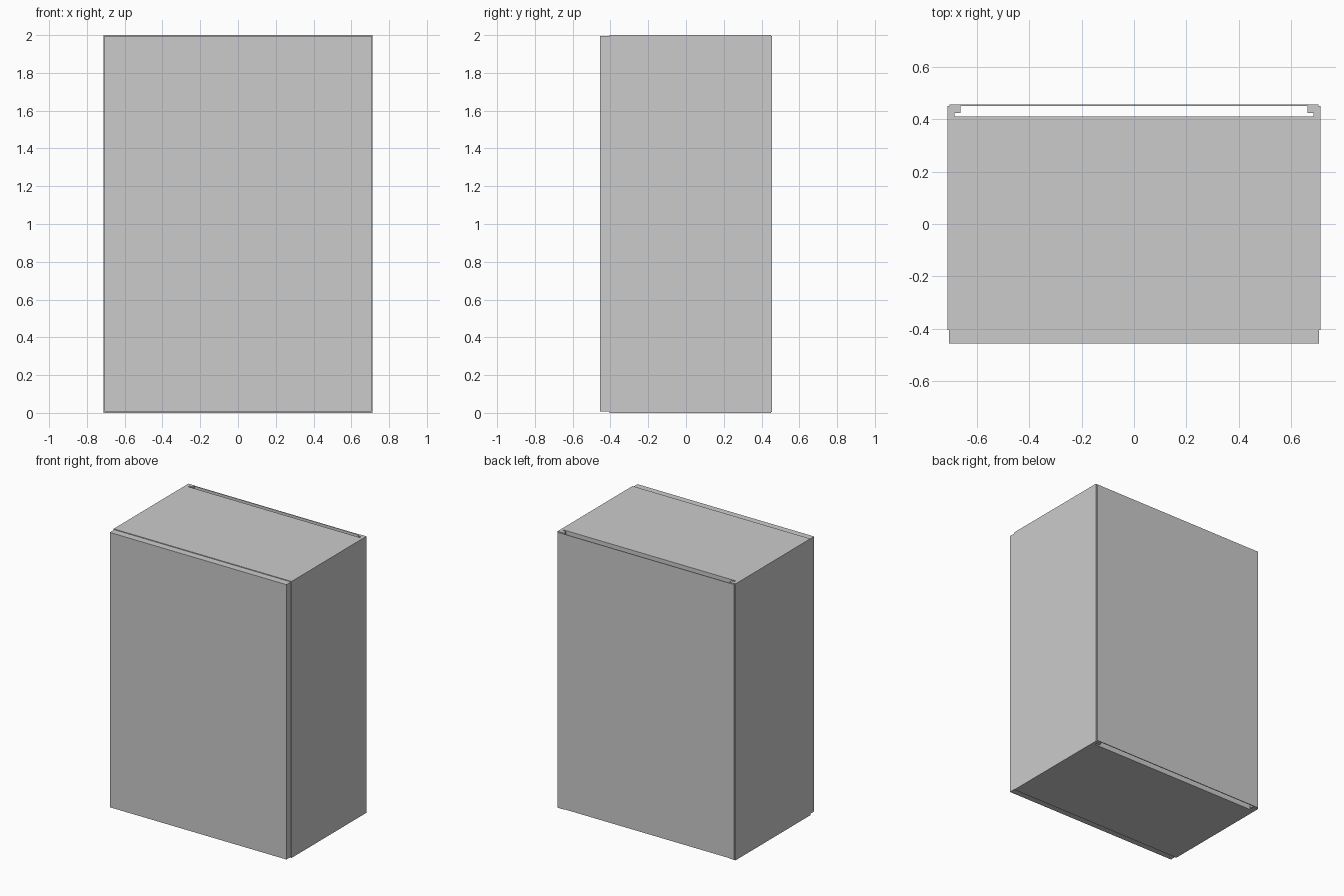
import bpy, bmesh

if "Cube" in bpy.data.objects:
    bpy.data.objects.remove(bpy.data.objects["Cube"])

def finish(name, bm):
    bmesh.ops.recalc_face_normals(bm, faces=bm.faces)
    me = bpy.data.meshes.new(name)
    bm.to_mesh(me)
    bm.free()
    ob = bpy.data.objects.new(name, me)
    bpy.context.collection.objects.link(ob)
    return ob

def prism(name, outline, z0, z1):
    """Extrude an xy outline from z0 to z1."""
    bm = bmesh.new()
    face = bm.faces.new([bm.verts.new((x, y, z0)) for x, y in outline])
    ext = bmesh.ops.extrude_face_region(bm, geom=[face])
    verts = [v for v in ext["geom"] if isinstance(v, bmesh.types.BMVert)]
    bmesh.ops.translate(bm, verts=verts, vec=(0, 0, z1 - z0))
    return finish(name, bm)

def panel(name, hx, y0, y1, z0, z1):
    return prism(name, [(-hx, y0), (hx, y0), (hx, y1), (-hx, y1)], z0, z1)

H = 2.0          # cabinet height
W = 0.712        # half width
T = 0.05         # board thickness
FRONT, BACK = -0.405, 0.45
INNER = W - T
GROOVE = W - 0.026
G0, G1 = 0.398, 0.424   # groove for the inner back board

# Side boards, grooved on the inside near the back
for sign, label in ((-1, "left"), (1, "right")):
    outline = [(W, FRONT), (W, BACK), (INNER, BACK), (INNER, G1),
               (GROOVE, G1), (GROOVE, G0), (INNER, G0), (INNER, FRONT)]
    prism(label + "_side", [(sign * x, y) for x, y in outline], 0, H)

# Top and bottom boards between the sides
panel("bottom_board", INNER, FRONT, G0, 0, T)
panel("top_board", INNER, FRONT, G0, H - T, H)

# Inner back board held in the grooves
panel("inner_back", GROOVE, G0, 0.411, 0, H)

# Thin outer back sheet, slightly inset from the outline
panel("back_sheet", W - 0.007, BACK, 0.456, 0.006, H - 0.005)

# Front door, slightly smaller than the carcass
panel("door", W - 0.005, -0.456, FRONT, 0.007, H - 0.005)
